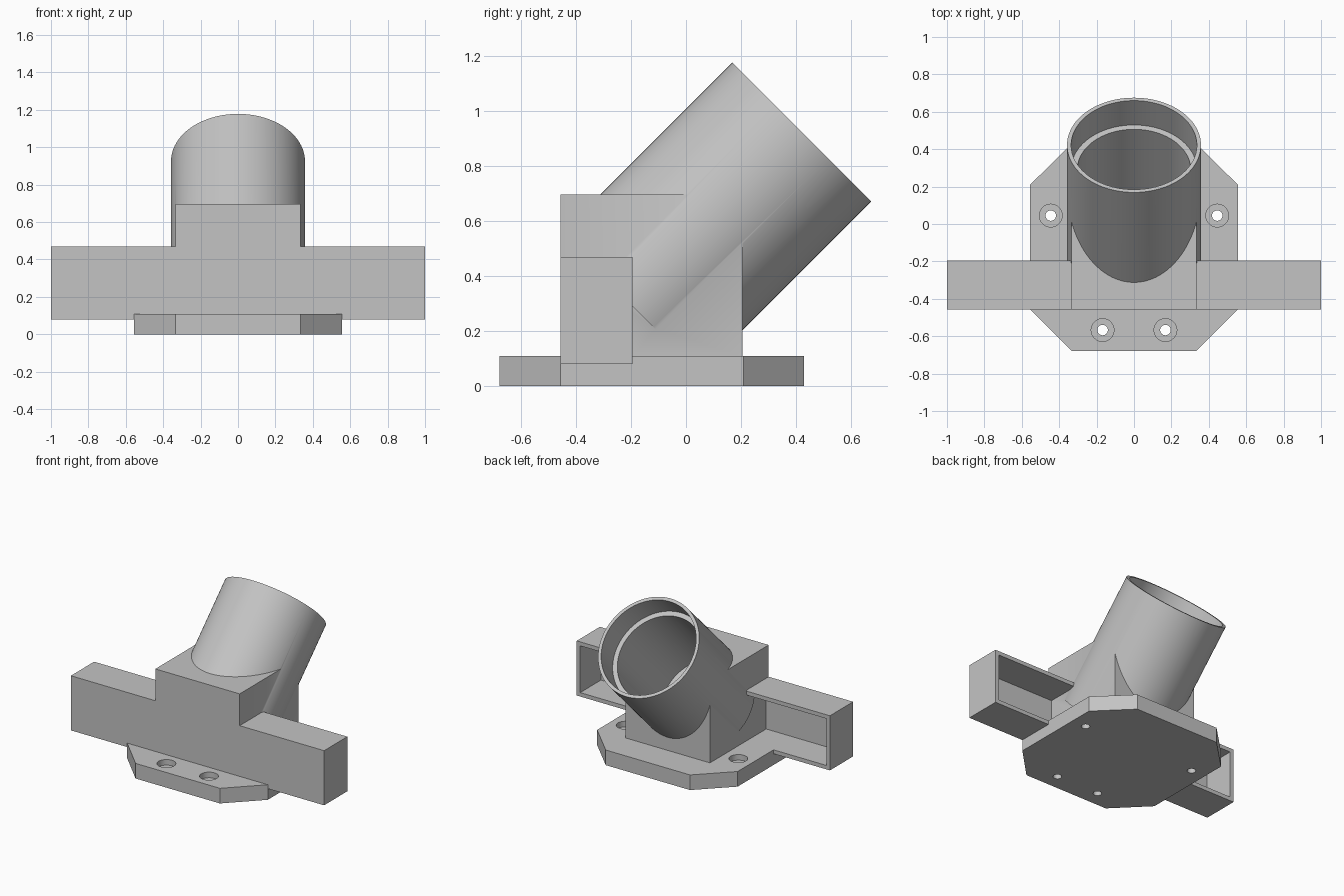
import bpy
import bmesh
import math
from mathutils import Matrix, Vector

old = bpy.data.objects.get("Cube")
if old:
    bpy.data.objects.remove(old, do_unlink=True)

# Single plain grey plastic
grey = bpy.data.materials.new("grey plastic")
grey.use_nodes = True
COLOUR = (0.55, 0.55, 0.55, 1)
grey.diffuse_color = COLOUR
grey.node_tree.nodes["Principled BSDF"].inputs["Base Color"].default_value = COLOUR


def add_object(name, bm):
    bmesh.ops.recalc_face_normals(bm, faces=bm.faces)
    mesh = bpy.data.meshes.new(name)
    bm.to_mesh(mesh)
    bm.free()
    mesh.materials.append(grey)
    obj = bpy.data.objects.new(name, mesh)
    bpy.context.scene.collection.objects.link(obj)
    return obj


def box(name, x, y, z):
    bm = bmesh.new()
    spans = (x, y, z)
    size = [b - a for a, b in spans]
    centre = [(a + b) / 2 for a, b in spans]
    bmesh.ops.create_cube(bm, size=1, matrix=Matrix.Translation(centre) @ Matrix.Diagonal((*size, 1)))
    return add_object(name, bm)


def cylinder(name, start, end, radius, segments):
    bm = bmesh.new()
    axis = end - start
    turn = axis.to_track_quat("Z", "Y").to_matrix().to_4x4()
    bmesh.ops.create_cone(bm, cap_ends=True, segments=segments, radius1=radius, radius2=radius,
                          depth=axis.length, matrix=Matrix.Translation((start + end) / 2) @ turn)
    return add_object(name, bm)


def prism(name, outline, bottom, top):
    bm = bmesh.new()
    face = bm.faces.new([bm.verts.new((x, y, bottom)) for x, y in outline])
    extruded = bmesh.ops.extrude_face_region(bm, geom=[face])["geom"]
    moved = [v for v in extruded if isinstance(v, bmesh.types.BMVert)]
    bmesh.ops.translate(bm, verts=moved, vec=(0, 0, top - bottom))
    return add_object(name, bm)


def combine(target, tool, operation):
    """Apply a boolean and discard the tool object."""
    tool.hide_render = True
    mod = target.modifiers.new(operation.lower(), "BOOLEAN")
    mod.operation = operation
    mod.solver = "EXACT"
    mod.object = tool
    bpy.context.view_layer.objects.active = target
    bpy.ops.object.modifier_apply(modifier=mod.name)
    bpy.data.objects.remove(tool, do_unlink=True)


# Side arms: one beam hollowed from the back on each side
FRONT, ARM_BACK, BLOCK_BACK = -0.457, -0.195, 0.205
HALF, FLOOR, WALL = 0.333, 0.108, 0.028
bracket = box("tube_bracket", (-1, 1), (FRONT, ARM_BACK), (0.08, 0.47))
for side in (-1, 1):
    x_span = sorted((side * 0.3, side * (1 - WALL)))
    pocket = box("pocket_cutter", x_span, (FRONT + WALL, 0), (FLOOR, 0.47 - WALL))
    combine(bracket, pocket, "DIFFERENCE")

# Mounting plate with chamfered corners
plate_outline = [(-HALF, -0.68), (HALF, -0.68), (0.555, -0.457), (0.555, 0.21),
                 (HALF, 0.43), (-HALF, 0.43), (-0.555, 0.21), (-0.555, -0.457)]
combine(bracket, prism("plate", plate_outline, 0, FLOOR), "UNION")

# Central block that carries the tube
combine(bracket, box("block", (-HALF, HALF), (FRONT, BLOCK_BACK), (0.04, 0.697)), "UNION")

# Tube leaning back at 45 degrees, with a stepped bore
lean = Vector((0, 1, 1)).normalized()
mouth = Vector((0, 0.422, 0.925))
foot = mouth - lean * 0.885
combine(bracket, cylinder("tube", foot, mouth, 0.358, 128), "UNION")
combine(bracket, cylinder("bore", foot, mouth + lean * 0.1, 0.303, 128), "DIFFERENCE")
combine(bracket, cylinder("socket", mouth - lean * 0.184, mouth + lean * 0.1, 0.336, 128), "DIFFERENCE")

# Counterbored screw holes
for x, y in ((0.445, 0.045), (0.168, -0.567)):
    for side in (-1, 1):
        spot = Vector((side * x, y, 0))
        for radius, low in ((0.028, -0.1), (0.061, 0.068)):
            hole = cylinder("hole_cutter", spot + Vector((0, 0, low)), spot + Vector((0, 0, 0.2)), radius, 40)
            combine(bracket, hole, "DIFFERENCE")

# Smooth the round walls, keep the edges crisp
bpy.ops.object.select_all(action="DESELECT")
bracket.select_set(True)
bpy.context.view_layer.objects.active = bracket
bpy.ops.object.shade_smooth_by_angle(angle=math.radians(25))
